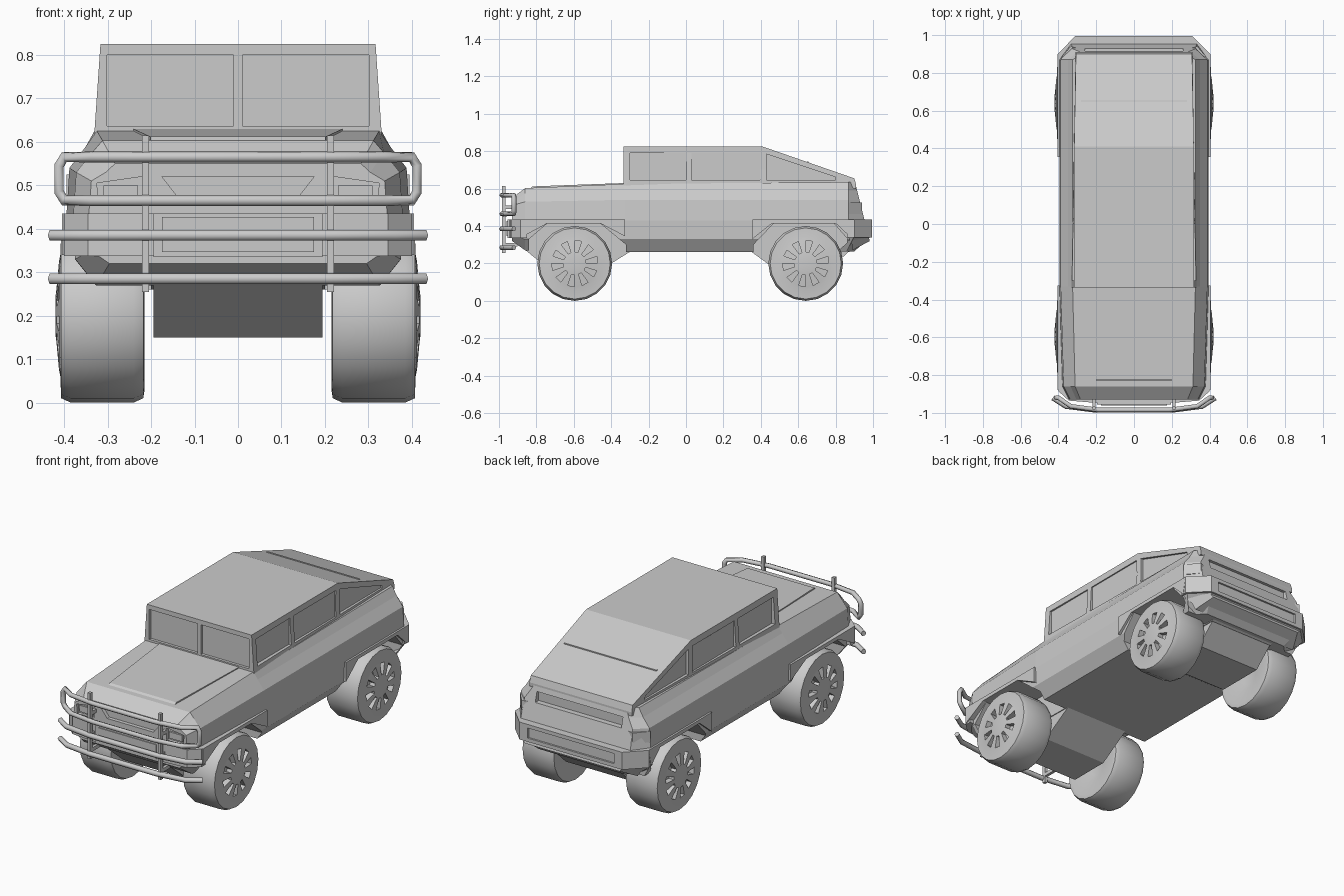
import bpy, bmesh, math
from mathutils import Vector

cube = bpy.data.objects.get("Cube")
if cube:
    bpy.data.objects.remove(cube, do_unlink=True)

grey = bpy.data.materials.new("plain grey")
grey.use_nodes = True
colour = (0.6, 0.6, 0.6, 1)
grey.diffuse_color = colour
grey.node_tree.nodes["Principled BSDF"].inputs["Base Color"].default_value = colour


def finish(name, bm):
    bmesh.ops.recalc_face_normals(bm, faces=bm.faces)
    mesh = bpy.data.meshes.new(name)
    bm.to_mesh(mesh)
    bm.free()
    mesh.materials.append(grey)
    ob = bpy.data.objects.new(name, mesh)
    bpy.context.collection.objects.link(ob)
    return ob


def loft(name, rings):
    """Skin closed rings of points and cap both ends."""
    bm = bmesh.new()
    loops = [[bm.verts.new(p) for p in ring] for ring in rings]
    for a, b in zip(loops, loops[1:]):
        for i in range(len(a)):
            j = (i + 1) % len(a)
            bm.faces.new((a[i], a[j], b[j], b[i]))
    bm.faces.new(loops[0])
    bm.faces.new(loops[-1])
    return finish(name, bm)


def prism(name, pts, axis, a, b):
    """Extrude a 2D outline along an axis from a to b."""
    place = {"x": lambda u, v, t: (t, u, v),
             "y": lambda u, v, t: (u, t, v),
             "z": lambda u, v, t: (u, v, t)}[axis]
    return loft(name, [[place(u, v, t) for u, v in pts] for t in (a, b)])


def rect(u0, u1, v0, v1):
    return [(u0, v0), (u1, v0), (u1, v1), (u0, v1)]


def mirrored(pts):
    return pts + [(-u, v) for u, v in reversed(pts)]


def cut(ob, cutters):
    for c in cutters:
        mod = ob.modifiers.new("cut", "BOOLEAN")
        mod.operation = "DIFFERENCE"
        mod.solver = "EXACT"
        mod.object = c
    dg = bpy.context.evaluated_depsgraph_get()
    mesh = bpy.data.meshes.new_from_object(ob.evaluated_get(dg))
    ob.modifiers.clear()
    ob.data = mesh
    for c in cutters:
        bpy.data.objects.remove(c, do_unlink=True)


def bar(name, pts, radius=0.014, closed=False):
    """Tube along a path, turned into a mesh."""
    cu = bpy.data.curves.new(name, "CURVE")
    cu.dimensions = "3D"
    cu.bevel_depth = radius
    cu.bevel_resolution = 1
    cu.use_fill_caps = True
    sp = cu.splines.new("POLY")
    sp.points.add(len(pts) - 1)
    for p, co in zip(sp.points, pts):
        p.co = (*co, 1)
    sp.use_cyclic_u = closed
    tmp = bpy.data.objects.new(name, cu)
    bpy.context.collection.objects.link(tmp)
    dg = bpy.context.evaluated_depsgraph_get()
    mesh = bpy.data.meshes.new_from_object(tmp.evaluated_get(dg))
    bpy.data.objects.remove(tmp, do_unlink=True)
    if not mesh.materials:
        mesh.materials.append(grey)
    ob = bpy.data.objects.new(name, mesh)
    bpy.context.collection.objects.link(ob)


# Lower body: y, width scale, floor z, sill z, belt z, shoulder z, top z, lean
stations = [(-0.93, 0.87, 0.32, 0.35, 0.51, 0.53, 0.55, 0),
            (-0.86, 0.96, 0.27, 0.33, 0.53, 0.575, 0.603, 0),
            (-0.33, 1, 0.26, 0.33, 0.54, 0.59, 0.625, 0),
            (0.87, 1, 0.26, 0.33, 0.54, 0.59, 0.635, 0),
            (0.955, 0.84, 0.32, 0.36, 0.54, 0.59, 0.635, 0.25)]
rings = []
for y, s, floor, sill, belt, shoulder, top, lean in stations:
    half = [(0.34, floor), (0.39, sill), (0.395, 0.43), (0.388, belt),
            (0.35, shoulder), (0.325, top)]
    rings.append([(x * s, y - lean * (z - 0.43), z) for x, z in mirrored(half)])
body = loft("body", rings)

# Wheel arch openings, grille, lamp and tailgate recesses
arches = ([(-0.84, 0.2), (-0.84, 0.33), (-0.74, 0.415), (-0.46, 0.415), (-0.32, 0.3), (-0.32, 0.2)],
          [(0.36, 0.2), (0.36, 0.3), (0.47, 0.415), (0.79, 0.415), (0.89, 0.3), (0.89, 0.2)])
cutters = [prism("arch_cutter", a, "x", s * 0.2, s * 0.5) for a in arches for s in (1, -1)]
cutters.append(prism("grille_cutter", mirrored([(0.14, 0.475), (0.175, 0.52)]), "y", -1, -0.91))
cutters.append(prism("tailgate_cutter", rect(-0.26, 0.26, 0.53, 0.585), "y", 0.9, 1.1))
for s in (1, -1):
    lamp = [(s * 0.22, 0.455), (s * 0.32, 0.455), (s * 0.325, 0.505), (s * 0.22, 0.52)]
    cutters.append(prism("lamp_cutter", lamp, "y", -1, -0.915))
cut(body, cutters)

# Cabin with sloping back, narrowing upwards and rearwards
profile = [(-0.335, 0.6), (-0.335, 0.825), (0.41, 0.825), (0.9, 0.655), (0.91, 0.62), (0.91, 0.6)]


def cabin_x(y, z):
    return 0.332 - 0.075 * max(0, z - 0.62) - 0.045 * max(0, y - 0.41)


cabin = loft("cabin", [[(s * cabin_x(y, z), y, z) for y, z in profile] for s in (1, -1)])
cutters = []
for s in (1, -1):
    for w in (rect(-0.3, 0, 0.645, 0.79), rect(0.03, 0.395, 0.645, 0.79)):
        cutters.append(prism("window_cutter", w, "x", s * 0.308, s * 0.4))
    quarter = [(0.43, 0.645), (0.43, 0.785), (0.8, 0.662), (0.8, 0.645)]
    cutters.append(prism("quarter_cutter", quarter, "x", s * 0.3, s * 0.4))
    cutters.append(prism("windshield_cutter", rect(s * 0.01, s * 0.302, 0.637, 0.8), "y", -0.4, -0.32))
cut(cabin, cutters)
prism("roof_seam", rect(0.648, 0.655, 0.74, 0.746), "x", -0.28, 0.28)

# Hood crown: low raised wedge
hood = [(-0.84, 0.597), (-0.82, 0.612), (-0.33, 0.63), (-0.33, 0.6)]
loft("hood_crown", [[(s * (0.2 + 0.08 * (y + 0.84)), y, z) for y, z in hood] for s in (1, -1)])

# Underbody troughs around each axle
prism("front_underbody", [(-0.93, 0.33), (-0.71, 0.15), (-0.48, 0.15), (-0.3, 0.262), (-0.3, 0.4), (-0.9, 0.4)],
      "x", -0.195, 0.195)
prism("rear_underbody", [(0.35, 0.262), (0.49, 0.16), (0.76, 0.16), (0.93, 0.32), (0.9, 0.4), (0.35, 0.4)],
      "x", -0.195, 0.195)

# Bumpers, chamfered in plan
prism("front_bumper", mirrored([(0.4, -0.85), (0.4, -0.885), (0.345, -0.935), (0.225, -0.945)]),
      "z", 0.337, 0.435)
prism("front_center_panel", rect(-0.195, 0.195, 0.335, 0.435), "y", -0.955, -0.9)
prism("front_plate", rect(-0.175, 0.175, 0.347, 0.427), "y", -0.96, -0.95)
rear_bumper = prism("rear_bumper", mirrored([(0.4, 0.86), (0.405, 0.9), (0.31, 0.995)]), "z", 0.34, 0.435)
cut(rear_bumper, [prism("bumper_cutter", rect(-0.26, 0.26, 0.36, 0.415), "y", 0.985, 1.1)])
loft("rear_valance", [[(s * x, y, z) for s, x, y in ((1, w, 0.86), (1, w, b - 0.09), (1, w - 0.09, b),
                                                  (-1, w - 0.09, b), (-1, w, b - 0.09), (-1, w, 0.86))]
                      for w, b, z in ((0.395, 0.99, 0.345), (0.35, 0.9, 0.265))])

# Side parts: flares, tail lamps, front lamp lenses
flares = ([(-0.88, 0.34), (-0.88, 0.435), (-0.325, 0.435), (-0.325, 0.345), (-0.46, 0.415), (-0.74, 0.415)],
          [(0.355, 0.435), (0.355, 0.33), (0.46, 0.415), (0.8, 0.415), (0.88, 0.34), (0.9, 0.435)])
for s, side in ((1, "left"), (-1, "right")):
    for f, end in zip(flares, ("front", "rear")):
        prism(f"{side}_{end}_flare", f, "x", s * 0.3, s * 0.405)
    prism(f"{side}_tail_lamp", [(s * 0.3, 0.93), (s * 0.335, 0.94), (s * 0.395, 0.87), (s * 0.36, 0.86)],
          "z", 0.465, 0.525)
    prism(f"{side}_head_lamp", rect(s * 0.23, s * 0.31, 0.465, 0.5), "y", -0.925, -0.9)


# Wheels: lathed tyre with ten recessed slots in the outer face
def wheel(name, side, y):
    n = 20
    steps = [(0.05, 0.25), (0.17, 0.215), (0.19, 0.218), (0.2, 0.24), (0.2, 0.385), (0.19, 0.407),
             (0.14, 0.409), (0.125, 0.412), (0.06, 0.418), (0.045, 0.42)]
    bm = bmesh.new()
    loops = [[bm.verts.new((side * x, y + r * math.sin(2 * math.pi * i / n), 0.2 + r * math.cos(2 * math.pi * i / n)))
              for i in range(n)] for r, x in steps]
    slots = []
    for k, (a, b) in enumerate(zip(loops, loops[1:])):
        for i in range(n):
            j = (i + 1) % n
            f = bm.faces.new((a[i], a[j], b[j], b[i]))
            if k == 7 and i % 2 == 0:
                slots.append(f)
    bm.faces.new(loops[0])
    bm.faces.new(loops[-1])
    bmesh.ops.recalc_face_normals(bm, faces=bm.faces)
    for f in slots:
        bmesh.ops.inset_individual(bm, faces=[f], thickness=0.002)
        hole = bmesh.ops.extrude_discrete_faces(bm, faces=[f])["faces"][0]
        bmesh.ops.translate(bm, verts=hole.verts, vec=Vector((-side * 0.03, 0, 0)))
    ob = finish(name, bm)
    bpy.ops.object.select_all(action="DESELECT")
    ob.select_set(True)
    bpy.context.view_layer.objects.active = ob
    bpy.ops.object.shade_smooth_by_angle(angle=math.radians(35))


for side, label in ((1, "left"), (-1, "right")):
    wheel(f"{label}_front_wheel", side, -0.595)
    wheel(f"{label}_rear_wheel", side, 0.64)

# Brush guard: closed loop, two lower bars, uprights and struts
plan = [(-0.43, -0.92), (-0.36, -0.965), (-0.2, -0.985), (0.2, -0.985), (0.36, -0.965), (0.43, -0.92)]
for z, label in ((0.385, "middle"), (0.285, "lower")):
    bar(f"{label}_guard_bar", [(x, y, z) for x, y in plan])
inner = [(x * 0.93, y) for x, y in plan]
ends = [(0.412, -0.92, 0.545), (0.412, -0.92, 0.485)]
upper = [(x, y, 0.565) for x, y in inner]
lower = [(x, y, 0.465) for x, y in reversed(inner)]
bar("upper_guard_loop", upper + ends + lower + [(-x, y, z) for x, y, z in reversed(ends)], 0.013, True)
for s, label in ((1, "left"), (-1, "right")):
    x = s * 0.213
    prism(f"{label}_guard_upright", rect(x - 0.008, x + 0.008, -0.983, -0.965), "z", 0.255, 0.615)
    for z, part in ((0.3, "lower"), (0.385, "middle"), (0.5, "upper")):
        prism(f"{label}_{part}_strut", rect(x - 0.008, x + 0.008, z - 0.01, z + 0.01), "y", -0.975, -0.9)
